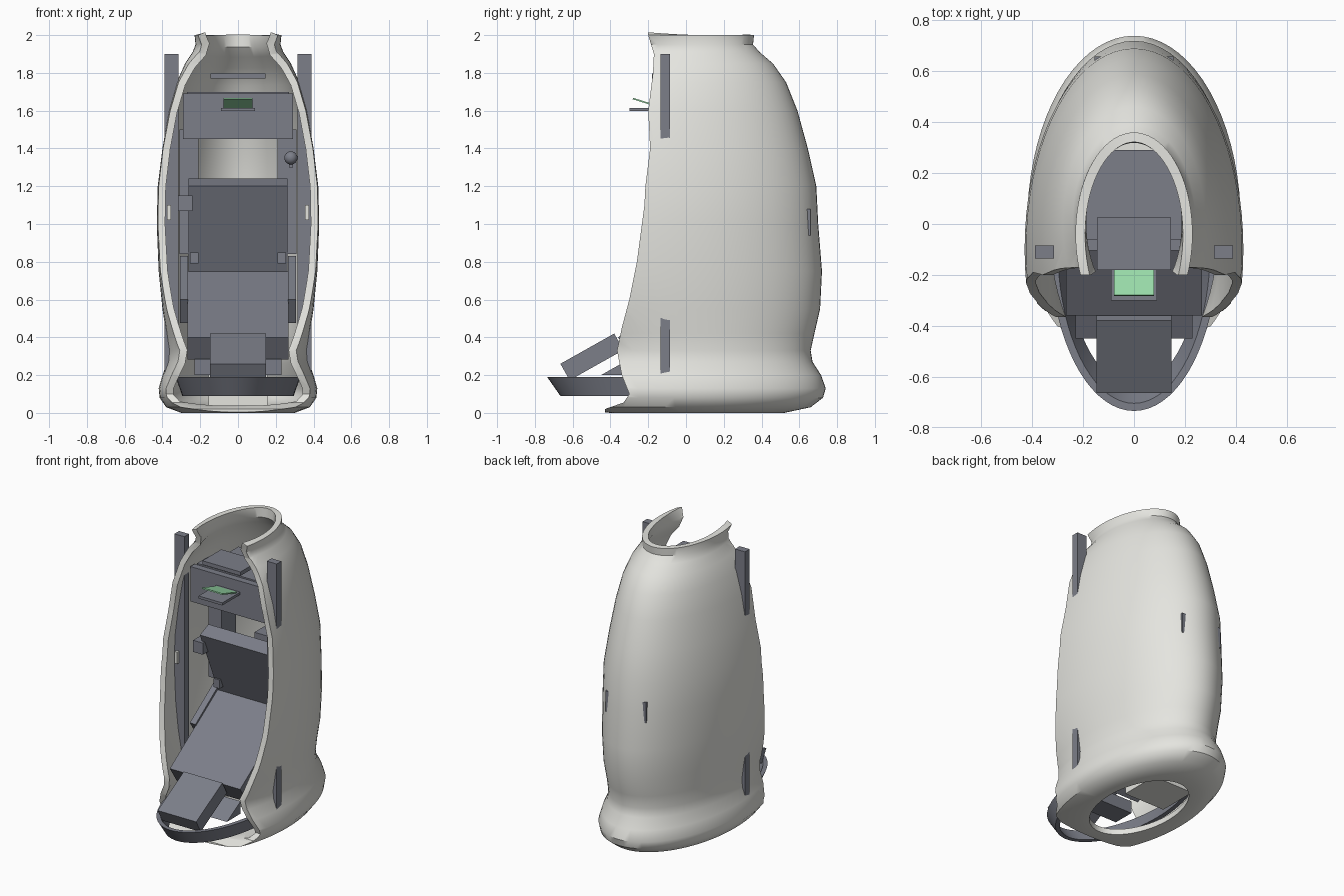
import bpy, bmesh, math
from mathutils import Vector

cube = bpy.data.objects.get("Cube")
if cube:
    bpy.data.objects.remove(cube, do_unlink=True)


def material(name, rgb):
    mat = bpy.data.materials.new(name)
    mat.use_nodes = True
    mat.diffuse_color = (*rgb, 1)
    bsdf = next(n for n in mat.node_tree.nodes if n.type == 'BSDF_PRINCIPLED')
    bsdf.inputs["Base Color"].default_value = (*rgb, 1)
    return mat


SHELL = material("warm white", (0.78, 0.78, 0.74))
GREY = material("slate grey", (0.2, 0.21, 0.25))
GREEN = material("screen green", (0.32, 0.72, 0.4))


def finish(name, bm, mat):
    mesh = bpy.data.meshes.new(name)
    bm.to_mesh(mesh)
    bm.free()
    mesh.materials.append(mat)
    obj = bpy.data.objects.new(name, mesh)
    bpy.context.collection.objects.link(obj)
    return obj


def smooth(obj, degrees):
    bpy.ops.object.select_all(action='DESELECT')
    obj.select_set(True)
    bpy.context.view_layer.objects.active = obj
    bpy.ops.object.shade_smooth_by_angle(angle=math.radians(degrees))


def prism(name, x0, x1, profile, mat=GREY):
    """Extrude a (y, z) profile from x0 to x1."""
    bm = bmesh.new()
    ends = [[bm.verts.new((x, y, z)) for y, z in profile] for x in (x0, x1)]
    for end in ends:
        bm.faces.new(end)
    n = len(profile)
    for i in range(n):
        j = (i + 1) % n
        bm.faces.new((ends[0][i], ends[0][j], ends[1][j], ends[1][i]))
    bmesh.ops.recalc_face_normals(bm, faces=bm.faces)
    return finish(name, bm, mat)


def box(name, x, y, z, mat=GREY):
    return prism(name, *x, [(y[0], z[0]), (y[1], z[0]), (y[1], z[1]), (y[0], z[1])], mat)


def slab(name, x, start, end, thick, mat=GREY):
    """Tilted board whose upper face runs from start to end in (y, z)."""
    a, b = Vector(start), Vector(end)
    d = (b - a).normalized()
    off = Vector((d.y, -d.x)) * thick
    return prism(name, *x, [a, b, b + off, a + off], mat)


def loft(name, rings, mat, closed=False, seg=72):
    """Join ellipses given as (z, half width, back y, centre y), facing outward."""
    bm = bmesh.new()
    loops = []
    for z, a, back, cy in rings:
        angles = [math.tau * i / seg for i in range(seg)]
        loops.append([bm.verts.new((a * math.sin(t), cy + (back - cy) * math.cos(t), z))
                      for t in angles])
    pairs = list(zip(loops, loops[1:]))
    if closed:
        pairs.append((loops[-1], loops[0]))
    for lo, hi in pairs:
        for i in range(seg):
            j = (i + 1) % seg
            bm.faces.new((hi[i], hi[j], lo[j], lo[i]))
    return finish(name, bm, mat)


# Outer shell: lofted ellipses, thickened inward, front cut away along a side curve
shell = loft("outer_shell", [
    (0, .24, .44, .05), (0, .3, .52, .06), (.03, .38, .66, 0), (.08, .415, .725, 0),
    (.13, .42, .74, 0), (.2, .4, .715, 0), (.27, .375, .67, 0), (.33, .37, .66, 0),
    (.42, .38, .68, -.03), (.55, .4, .71, -.06), (.75, .42, .72, -.1),
    (1, .43, .7, -.1), (1.2, .425, .69, -.1), (1.4, .4, .645, -.1),
    (1.6, .365, .59, -.08), (1.75, .325, .53, -.04), (1.85, .28, .46, 0),
    (1.91, .24, .39, .02), (1.95, .225, .355, 0), (2, .23, .36, -.04)], SHELL)
cutter = prism("front_cutter", -1, 1, [
    (-1, 2.1), (-.21, 2.1), (-.2, 2), (-.17, 1.9), (-.175, 1.8), (-.2, 1.6),
    (-.19, 1.4), (-.215, 1.2), (-.22, 1.1), (-.26, .8), (-.3, .6), (-.34, .45),
    (-.365, .33), (-.34, .2), (-.3, .1), (-.33, .055), (-.43, .02),
    (-.43, -.1), (-1, -.1)], SHELL)
cutter.hide_render = True
wall = shell.modifiers.new("wall", 'SOLIDIFY')
wall.thickness = 0.038
wall.offset = -1
cut = shell.modifiers.new("opening", 'BOOLEAN')
cut.operation = 'DIFFERENCE'
cut.solver = 'EXACT'
cut.object = cutter
bpy.context.view_layer.objects.active = shell
for mod in ("wall", "opening"):
    bpy.ops.object.modifier_apply(modifier=mod)
bpy.data.objects.remove(cutter, do_unlink=True)
smooth(shell, 35)

# Tapered bumper ring around the feet
ring = loft("foot_ring", [(.09, .295, .485, -.09), (.19, .33, .555, -.09),
                          (.19, .3, .525, -.09), (.09, .265, .455, -.09)], GREY, closed=True)
smooth(ring, 35)

# Seat: leg rest, pan and forward-leaning back
slab("leg_rest", (-.147, .147), (-.665, .26), (-.38, .42), .1)
slab("seat_pan", (-.268, .268), (-.36, .4), (.16, .75), .14)
slab("seat_back", (-.262, .262), (.16, .74), (-.04, 1.2), .1)
prism("foot_bar", -.23, .23, [(-.45, .2), (-.3, .285), (-.3, .2)])

# Light storage block on the floor and equipment case on the back wall
box("floor_block", (-.155, .155), (.1, .38), (.02, .35), SHELL)
box("rear_case", (-.155, .155), (.4, .658), (.94, 1.08))

# Parts mirrored on both sides
for side, s in (("right", -1), ("left", 1)):
    def span(a, b):
        return sorted((s * a, s * b))
    box(side + "_rail", span(.315, .39), (-.135, -.085), (.2, 1.9))
    box(side + "_rail_marker", span(.355, .375), (-.155, -.13), (1.02, 1.1), SHELL)
    box(side + "_column", span(.21, .31), (.12, .28), (.84, 1.5))
    slab(side + "_armrest", span(.265, .308), (-.085, .6), (.25, .83), .15)
    box(side + "_armrest_bracket", span(.21, .255), (.1, .16), (.79, .85))

# Overhead console with its housing and upper shelf
box("console_panel", (-.29, .29), (-.105, -.06), (1.45, 1.69))
box("console_housing", (-.27, .27), (-.06, .06), (1.47, 1.7))
box("console_rear", (-.2, .2), (.06, .29), (1.47, 1.7))
box("upper_shelf", (-.145, .145), (-.18, .025), (1.77, 1.797))

# Fold-out tray with a tilted green screen
box("tray", (-.09, .09), (-.3, -.1), (1.597, 1.615))
slab("green_screen", (-.078, .078), (-.28, 1.668), (-.12, 1.618), .008, GREEN)

# Side controls: box on the right, ball lever on the left
box("control_box", (-.315, -.24), (-.04, .14), (1.07, 1.15))
box("lever_stem", (.27, .29), (-.02, .14), (1.3, 1.33))
bm = bmesh.new()
bmesh.ops.create_uvsphere(bm, u_segments=20, v_segments=12, radius=.035)
bmesh.ops.translate(bm, verts=bm.verts, vec=(.28, -.02, 1.35))
smooth(finish("lever_ball", bm, GREY), 60)
